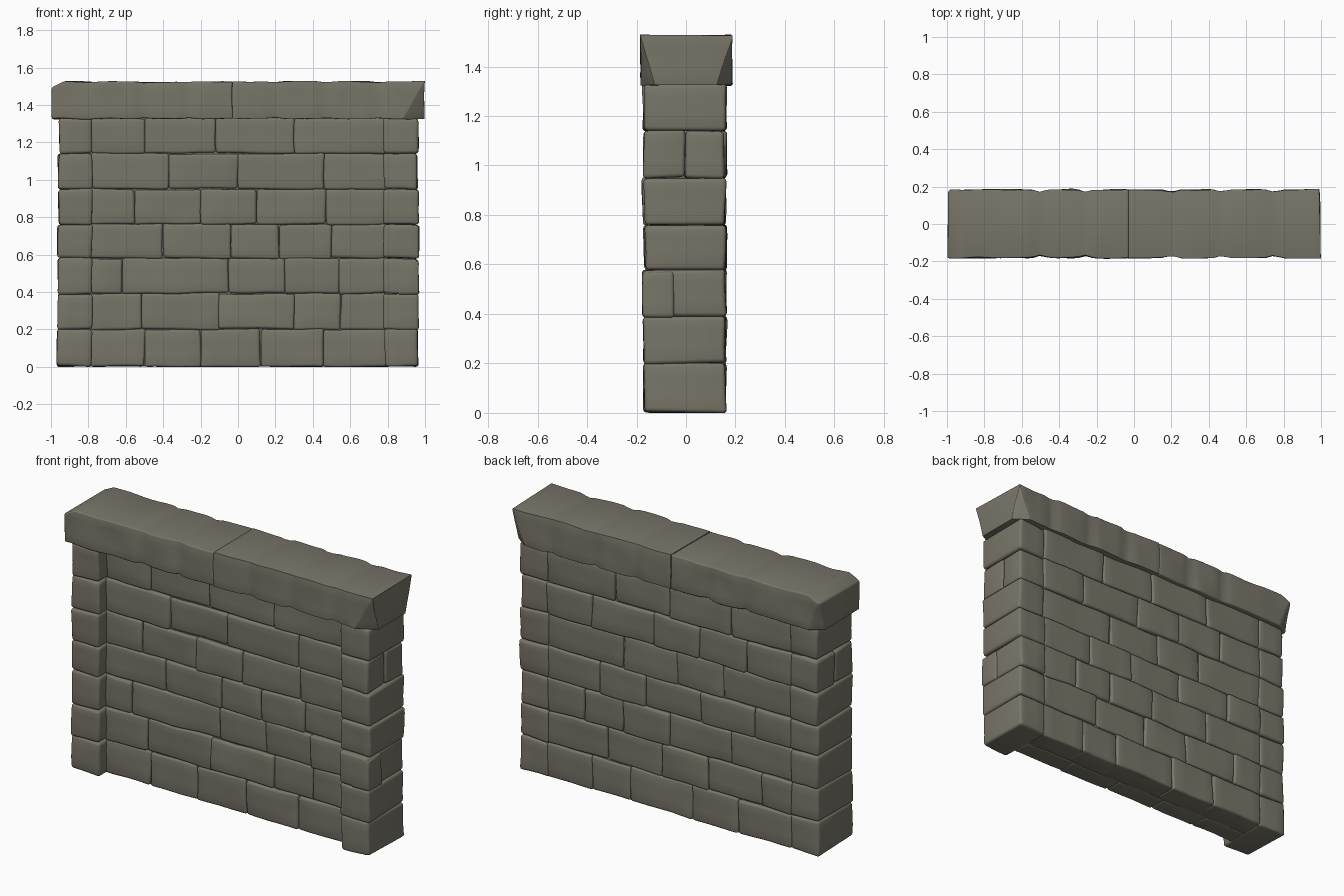
import bpy, bmesh, random
from math import exp
from mathutils import Vector, noise

random.seed(4)
if "Cube" in bpy.data.objects:
    bpy.data.objects.remove(bpy.data.objects["Cube"])

STONE = (0.19, 0.18, 0.14, 1)
mat = bpy.data.materials.new("grey brown stone")
mat.use_nodes = True
mat.diffuse_color = STONE
bsdf = mat.node_tree.nodes["Principled BSDF"]
bsdf.inputs["Base Color"].default_value = STONE
bsdf.inputs["Roughness"].default_value = 0.9


def finish(name, bm):
    bmesh.ops.recalc_face_normals(bm, faces=bm.faces)
    mesh = bpy.data.meshes.new(name)
    bm.to_mesh(mesh)
    bm.free()
    mesh.materials.append(mat)
    obj = bpy.data.objects.new(name, mesh)
    bpy.context.collection.objects.link(obj)
    bpy.ops.object.select_all(action="DESELECT")
    obj.select_set(True)
    bpy.context.view_layer.objects.active = obj
    bpy.ops.object.shade_smooth_by_angle(angle=0.8)
    return obj


def box(x, y, z):
    bm = bmesh.new()
    bmesh.ops.create_cube(bm, size=1)
    for v in bm.verts:
        v.co = Vector([(lo + hi) / 2 + c * (hi - lo) for c, (lo, hi) in zip(v.co, (x, y, z))])
    return bm


def chip(bm, a, b, c, inside=(0, 0, 1.4)):
    """Cut a corner off along the plane through three points."""
    a, b, c = Vector(a), Vector(b), Vector(c)
    n = (b - a).cross(c - a).normalized()
    if n.dot(Vector(inside) - a) > 0:
        n = -n
    cut = bmesh.ops.bisect_plane(bm, geom=bm.verts[:] + bm.edges[:] + bm.faces[:],
                                 plane_co=a, plane_no=n, clear_outer=True)
    edges = [e for e in cut["geom_cut"] if isinstance(e, bmesh.types.BMEdge)]
    bmesh.ops.edgeloop_fill(bm, edges=edges)


def slice_up(bm, axis, start, stop, step):
    """Add cross cuts so the stone can be worn unevenly."""
    normal = Vector([i == axis for i in range(3)])
    p = start + step
    while p < stop - step / 2:
        bmesh.ops.bisect_plane(bm, geom=bm.verts[:] + bm.edges[:] + bm.faces[:],
                               plane_co=normal * p, plane_no=normal)
        p += step


def round_edges(bm, width):
    edges = [e for e in bm.edges if e.calc_face_angle(0) > 0.3]
    bmesh.ops.bevel(bm, geom=edges, offset=width, segments=3, profile=0.5,
                    affect="EDGES", clamp_overlap=True)


def wear(bm, amount):
    for v in bm.verts:
        v.co += noise.noise_vector(v.co * 7) * amount


def add_stone(target, x, y, z, bevel=0.014, jitter=0.005):
    bm = box(x, y, z)
    for v in bm.verts:
        v.co += Vector([random.uniform(-jitter, jitter) for _ in range(3)])
        v.co.z = max(v.co.z, 0)
    round_edges(bm, bevel)
    slice_up(bm, 0, x[0], x[1], 0.07)
    slice_up(bm, 2, z[0], z[1], 0.07)
    wear(bm, 0.006)
    for v in bm.verts:
        v.co.z = max(v.co.z, 0)
    mesh = bpy.data.meshes.new("stone")
    bm.to_mesh(mesh)
    bm.free()
    target.from_mesh(mesh)
    bpy.data.meshes.remove(mesh)


COURSES = [0, 0.2, 0.39, 0.58, 0.76, 0.95, 1.14, 1.33]
ROWS = list(zip(COURSES, COURSES[1:]))

# Solid filling behind the facing stones
finish("wall_core", box((-0.85, 0.85), (-0.084, 0.142), (0.004, 1.35)))

# Facing stones: staggered joints, one layer on each side
FRONT = [(-0.5, -0.2, 0.12, 0.46), (-0.52, -0.1, 0.3, 0.55), (-0.62, -0.05, 0.25, 0.54),
         (-0.4, -0.04, 0.22, 0.5), (-0.55, -0.2, 0.1, 0.47), (-0.37, 0, 0.46), (-0.5, -0.12, 0.3)]
BACK = [(-0.45, -0.15, 0.25, 0.5), (-0.6, -0.25, 0.05, 0.4), (-0.4, 0, 0.3, 0.55),
        (-0.55, -0.2, 0.15, 0.45), (-0.35, -0.05, 0.3), (-0.5, -0.2, 0.1, 0.5), (-0.4, 0, 0.35)]
for name, rows, depth, side in (("front_stones", FRONT, (-0.1, 0.02), -1),
                                ("back_stones", BACK, (0.02, 0.156), 1)):
    layer = bmesh.new()
    for joints, z in zip(rows, ROWS):
        xs = (-0.79,) + joints + (0.79,)
        for x in zip(xs, xs[1:]):
            out = side * random.uniform(-0.004, 0.007)
            add_stone(layer, x, [d + out for d in depth], z)
    finish(name, layer)

# End pillars standing proud of the front
for name, s in (("right_pillar", -1), ("left_pillar", 1)):
    pillar = bmesh.new()
    for i, z in enumerate(ROWS):
        w = random.uniform(-0.006, 0.006)
        x = sorted((s * 0.78, s * (0.962 + w)))
        if i == 5:
            add_stone(pillar, x, (-0.172, -0.005), z, bevel=0.016)
            add_stone(pillar, x, (-0.005, 0.158), z, bevel=0.016)
        else:
            add_stone(pillar, x, (-0.172 + w, 0.16), z, bevel=0.016)
    if s > 0:
        add_stone(pillar, (0.85, 0.968), (-0.176, -0.05), (0.385, 0.57), jitter=0.002)
    finish(name, pillar)

# Two coping slabs with worn notches along their edges
NOTCHES = (-0.5, -0.26, 0.2, 0.47, 0.75)


def coping(name, x, chips):
    bm = box(x, (-0.182, 0.184), (1.325, 1.525))
    for points in chips:
        chip(bm, *points)
    round_edges(bm, 0.02)
    slice_up(bm, 0, x[0], x[1], 0.035)
    slice_up(bm, 2, 1.325, 1.525, 0.05)
    wear(bm, 0.007)
    for v in bm.verts:
        dent = sum(exp(-((v.co.x - n) / 0.03) ** 2) for n in NOTCHES)
        if abs(v.co.y) > 0.15:
            v.co.y *= 1 - 0.07 * dent
            v.co.z += dent * (0.006 if v.co.z < 1.4 else -0.004)
    finish(name, bm)


coping("right_coping", (-0.995, -0.03), [
    ((-1, 0, 1.49), (-1, 0.1, 1.49), (-0.92, 0, 1.53)),
    ((-0.985, 0.19, 1.52), (-0.9, 0.19, 1.32), (-1, 0.13, 1.32))])
coping("left_coping", (-0.03, 0.995), [
    ((0.985, -0.185, 1.52), (0.87, -0.185, 1.32), (1, -0.12, 1.32)),
    ((0.99, 0.19, 1.52), (0.9, 0.19, 1.32), (1, 0.12, 1.32))])
